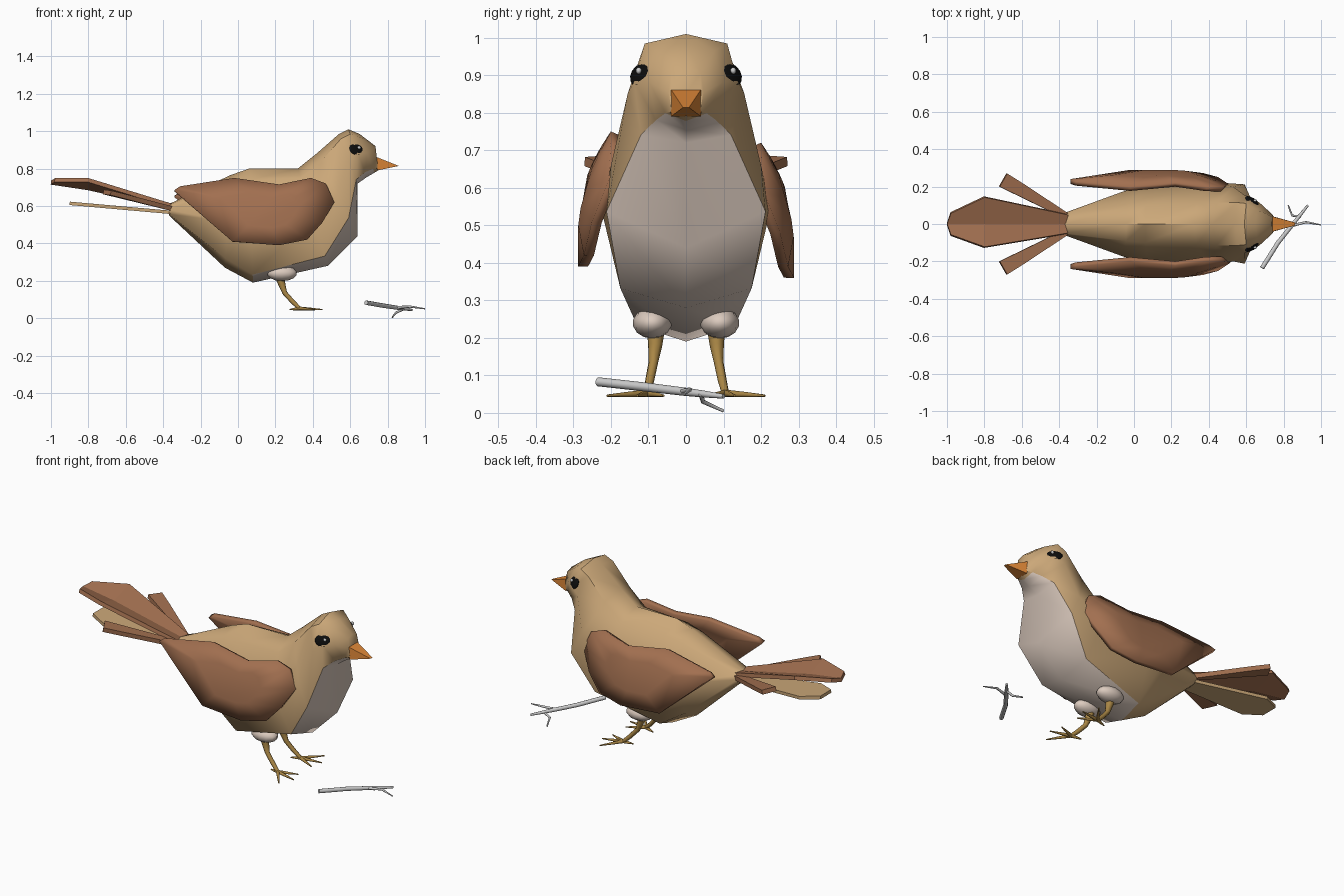
import bpy, bmesh
from math import radians

if "Cube" in bpy.data.objects:
    bpy.data.objects.remove(bpy.data.objects["Cube"])


def mat(name, r, g, b):
    m = bpy.data.materials.new(name)
    m.diffuse_color = (r, g, b, 1)
    m.use_nodes = True
    m.node_tree.nodes["Principled BSDF"].inputs["Base Color"].default_value = m.diffuse_color
    return m


TAN = mat("tan", .60, .39, .19)
BROWN = mat("brown", .36, .16, .08)
CREAM = mat("cream", .72, .60, .52)
ORANGE = mat("orange", .75, .25, .04)
LEG = mat("leg", .40, .24, .06)
BLACK = mat("black", .004, .004, .004)
WHITE = mat("white", .8, .8, .8)


def mesh(name, verts, faces, *mats):
    me = bpy.data.meshes.new(name)
    me.from_pydata(verts, [], faces)
    for m in mats:
        me.materials.append(m)
    bm = bmesh.new()
    bm.from_mesh(me)
    bmesh.ops.recalc_face_normals(bm, faces=bm.faces)
    bm.to_mesh(me)
    bm.free()
    ob = bpy.data.objects.new(name, me)
    bpy.context.collection.objects.link(ob)
    return ob


def activate(ob):
    bpy.ops.object.select_all(action='DESELECT')
    ob.select_set(True)
    bpy.context.view_layer.objects.active = ob


def smooth(ob, angle=30):
    activate(ob)
    bpy.ops.object.shade_smooth_by_angle(angle=radians(angle))


def thicken(ob, t, offset=0):
    m = ob.modifiers.new("thickness", 'SOLIDIFY')
    m.thickness = t
    m.offset = offset


def tube(name, paths, material=None):
    # each path is a list of (x, y, z, radius)
    cu = bpy.data.curves.new(name, 'CURVE')
    cu.dimensions = '3D'
    cu.bevel_depth = 1
    cu.bevel_resolution = 2
    cu.use_fill_caps = True
    for path in paths:
        sp = cu.splines.new('POLY')
        sp.points.add(len(path) - 1)
        for p, (x, y, z, r) in zip(sp.points, path):
            p.co = (x, y, z, 1)
            p.radius = r
    if material:
        cu.materials.append(material)
    ob = bpy.data.objects.new(name, cu)
    bpy.context.collection.objects.link(ob)
    activate(ob)
    bpy.ops.object.convert(target='MESH')
    smooth(bpy.context.object, 50)


def ball(name, loc, scale, material, rot=(0, 0, 0), seg=12):
    bpy.ops.mesh.primitive_uv_sphere_add(segments=seg, ring_count=seg // 2 + 1,
                                         location=loc, rotation=rot)
    ob = bpy.context.object
    ob.name = name
    ob.scale = scale
    ob.data.materials.append(material)
    smooth(ob, 40)


# Body and head: rings from tail to face
# top x, z, bottom x, z, half widths at upper corner, side, lower corner, lower corner depth
rings = [(-.37, .61, -.37, .55, .05, .06, .04, .9),
         (-.04, .765, -.07, .27, .09, .175, .10, .9),
         (.06, .80, .08, .19, .10, .205, .13, .93),
         (.32, .80, .48, .28, .11, .225, .175, .9),
         (.42, .88, .64, .44, .115, .20, .212, .78),
         (.54, .985, .64, .72, .115, .155, .12, .92),
         (.59, 1.01, .69, .755, .11, .138, .08, .9),
         (.65, .985, .73, .778, .075, .098, .055, .9),
         (.735, .92, .75, .79, .04, .047, .037, .9)]
verts = []
for tx, tz, bx, bz, c, s, l, d in rings:
    for t, y in ((0, 0), (.1, c), (.5, s), (d, l), (1, 0), (d, -l), (.5, -s), (.1, -c)):
        verts.append((tx + (bx - tx) * t, y, tz + (bz - tz) * t))
faces, belly = [], []
for i in range(len(rings) - 1):
    for j in range(8):
        k = (j + 1) % 8
        faces.append((i * 8 + j, i * 8 + k, i * 8 + 8 + k, i * 8 + 8 + j))
        belly.append(2 <= i <= 6 and j in (3, 4))
faces += [tuple(range(8)), tuple(range(len(verts) - 8, len(verts)))]
body = mesh("body", verts, faces, TAN, CREAM)
for p, b in zip(body.data.polygons, belly + [False, False]):
    p.material_index = int(b)
smooth(body, 48)

# Beak
mesh("beak", [(.74, -.04, .862), (.74, .04, .862), (.745, .04, .79), (.745, -.04, .79),
              (.86, .008, .814), (.86, -.008, .814)],
     [(0, 1, 2, 3), (0, 1, 4, 5), (2, 3, 5, 4), (1, 2, 4), (3, 0, 5)], ORANGE)

# Wings: curved shield outline with a domed inner ring
outline = [(-.34, .685), (-.31, .705), (-.02, .75), (.22, .715), (.39, .75), (.47, .72),
           (.515, .62), (.45, .51), (.37, .42), (.22, .39), (-.03, .41)]


def wing_y(x, z):
    return max(.20, .288 - 1.4 * max(0, z - .5) ** 2 - .7 * max(0, x - .22) ** 2)


n = len(outline)
for side, name, dz in ((-1, "wing_near", 0), (1, "wing_far", -.03)):
    pts = []
    for f in (1, .5):
        for x, z in outline:
            x, z = .14 + (x - .14) * f, .58 + (z - .58) * f
            pts.append((x, side * wing_y(x, z), z + dz))
    fs = [(i, (i + 1) % n, n + (i + 1) % n, n + i) for i in range(n)]
    fs.append(tuple(range(n, 2 * n)))
    w = mesh(name, pts, fs, BROWN)
    # make the outside face away from the body so thickness goes inward
    if w.data.polygons[n].normal.y * side < 0:
        w.data.flip_normals()
    thicken(w, .027, -1)
    smooth(w, 40)

# Tail: gutter-shaped top feather, lower feather and side feathers
top = mesh("tail_top_feather",
           [(-.35, -.05, .60), (-.35, 0, .595), (-.35, .05, .60),
            (-.80, -.125, .738), (-.80, 0, .695), (-.80, .145, .738),
            (-.98, -.06, .738), (-1, 0, .725), (-.98, .06, .738)],
           [(0, 1, 4, 3), (1, 2, 5, 4), (3, 4, 7, 6), (4, 5, 8, 7)], BROWN)
thicken(top, .022)
low = mesh("tail_lower_feather",
           [(-.35, -.045, .565), (-.35, .045, .565), (-.80, .10, .605),
            (-.90, .05, .614), (-.90, -.05, .614), (-.80, -.10, .605)],
           [(0, 1, 2, 3, 4, 5)], TAN)
thicken(low, .018)
for s in (-1, 1):
    f = mesh("tail_side_feather",
             [(-.35, s * .02, .585), (-.35, s * .055, .585), (-.60, s * .22, .65),
              (-.68, s * .27, .67), (-.72, s * .20, .675)],
             [(0, 1, 2, 3, 4)], BROWN)
    thicken(f, .025)

# Eyes, thighs, legs and toes
for s in (-1, 1):
    ball("eye", (.632, s * .121, .902), (.043, .013, .034), BLACK, (s * .4, 0, -s * .6))
    ball("eye_glint", (.648, s * .126, .912), (.010, .008, .009), WHITE, seg=8)
    ball("thigh", (.235, s * .09, .24), (.08, .052, .042), CREAM)
    foot = (.33, s * .105, .052, .010)
    legs = [[(.22, s * .08, .23, .025), (.235, s * .082, .18, .019),
             (.25, s * .087, .135, .013), (.295, s * .097, .085, .012), foot]]
    for x, y in ((.43, .06), (.45, .13), (.41, .21), (.275, .09)):
        mx, my = (x + .33) / 2, (y + .105) / 2
        legs.append([foot, (mx, s * my, .049, .007), (x, s * y, .046, .003)])
    tube("leg", legs, LEG)

# Twig on the ground
tube("twig", [
    [(.685, -.235, .083, .012), (.77, -.10, .068, .012), (.85, 0, .056, .011),
     (.89, .05, .05, .009), (.93, .10, .044, .006)],
    [(.84, -.01, .057, .008), (.92, .01, .062, .006), (1, -.005, .05, .003)],
    [(.89, .04, .05, .007), (.845, .045, .03, .006), (.825, .10, .005, .004)]])
